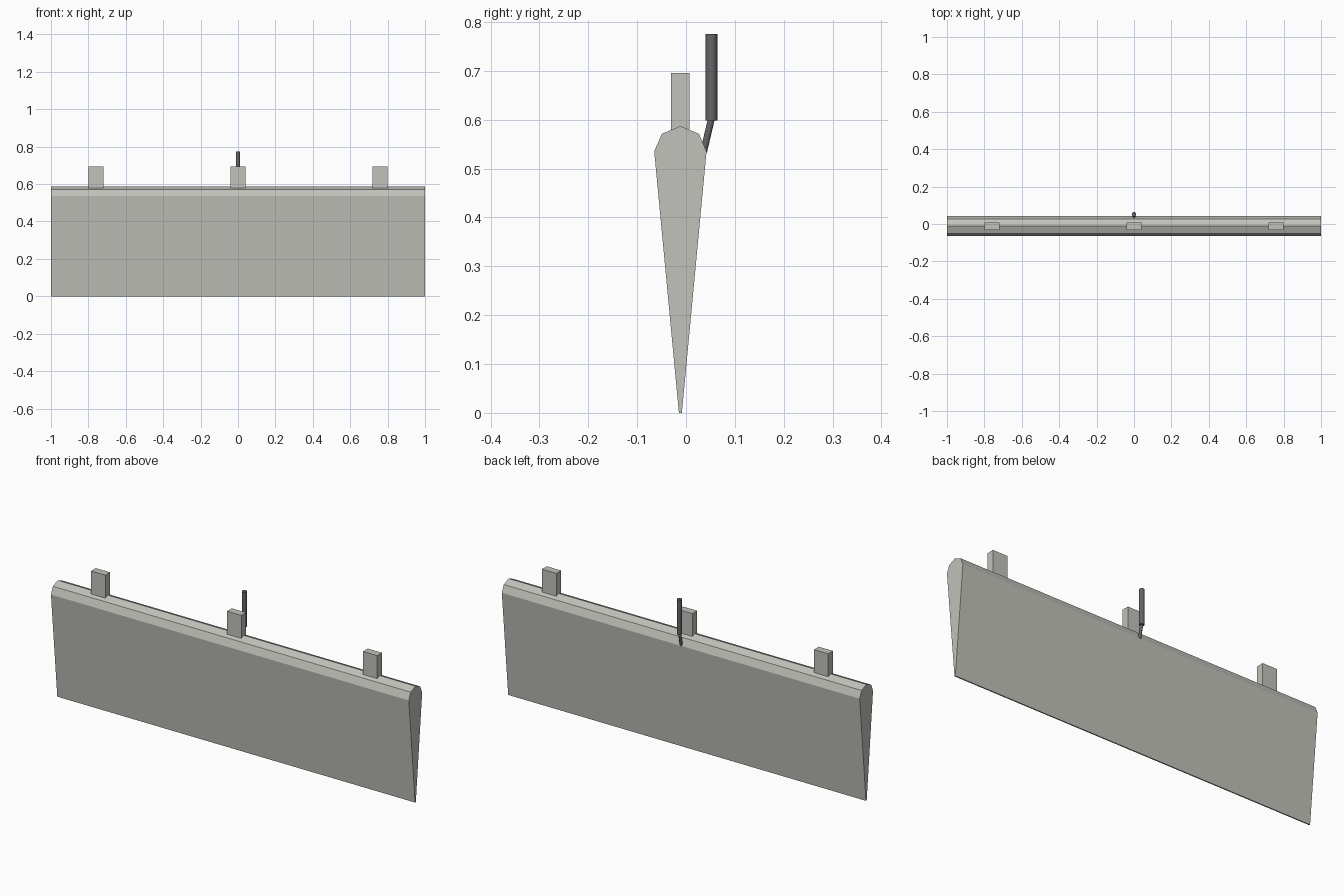
import bpy, bmesh, math
from mathutils import Vector

cube = bpy.data.objects.get("Cube")
if cube:
    bpy.data.objects.remove(cube, do_unlink=True)


def material(name, rgb):
    m = bpy.data.materials.new(name)
    m.use_nodes = True
    m.diffuse_color = (*rgb, 1)
    m.node_tree.nodes["Principled BSDF"].inputs["Base Color"].default_value = (*rgb, 1)
    return m


light_grey = material("light grey", (0.54, 0.54, 0.50))
dark_grey = material("dark grey", (0.13, 0.13, 0.14))


def extruded(name, profile, x0, x1, mat):
    """Extrude a closed (y, z) profile along x."""
    bm = bmesh.new()
    face = bm.faces.new([bm.verts.new((x0, y, z)) for y, z in profile])
    moved = bmesh.ops.extrude_face_region(bm, geom=[face])["geom"]
    verts = [g for g in moved if isinstance(g, bmesh.types.BMVert)]
    bmesh.ops.translate(bm, verts=verts, vec=(x1 - x0, 0, 0))
    bmesh.ops.recalc_face_normals(bm, faces=bm.faces)
    mesh = bpy.data.meshes.new(name)
    bm.to_mesh(mesh)
    bm.free()
    mesh.materials.append(mat)
    obj = bpy.data.objects.new(name, mesh)
    bpy.context.collection.objects.link(obj)
    return obj


def rod(name, start, end, radius, mat):
    """Smooth cylinder between two points."""
    a, b = Vector(start), Vector(end)
    bpy.ops.mesh.primitive_cylinder_add(vertices=16, radius=radius,
                                        depth=(b - a).length, location=(a + b) / 2)
    obj = bpy.context.object
    obj.name = name
    obj.rotation_euler = (b - a).to_track_quat("Z", "Y").to_euler()
    obj.data.materials.append(mat)
    bpy.ops.object.shade_smooth_by_angle(angle=math.radians(40))
    return obj


# Tapered flap with a faceted leading edge, symmetric about its chord
chord_y = -0.0115
half = [(0.003, 0), (0.0535, 0.535), (0.038, 0.571)]
profile = [(chord_y + w, z) for w, z in half]
profile.append((chord_y, 0.587))
profile += [(chord_y - w, z) for w, z in reversed(half)]
extruded("flap_panel", profile, -1, 1, light_grey)

# Hinge lugs along the leading edge
lug = [(-0.031, 0.56), (0.007, 0.56), (0.007, 0.695), (-0.031, 0.695)]
for label, x in (("right", -0.76), ("middle", 0), ("left", 0.76)):
    extruded(f"hinge_lug_{label}", lug, x - 0.04, x + 0.04, light_grey)

# Actuator behind the middle lug
rod("actuator_cylinder", (0, 0.052, 0.598), (0, 0.052, 0.775), 0.012, dark_grey)
rod("actuator_piston", (0, 0.036, 0.534), (0, 0.0525, 0.604), 0.007, dark_grey)
